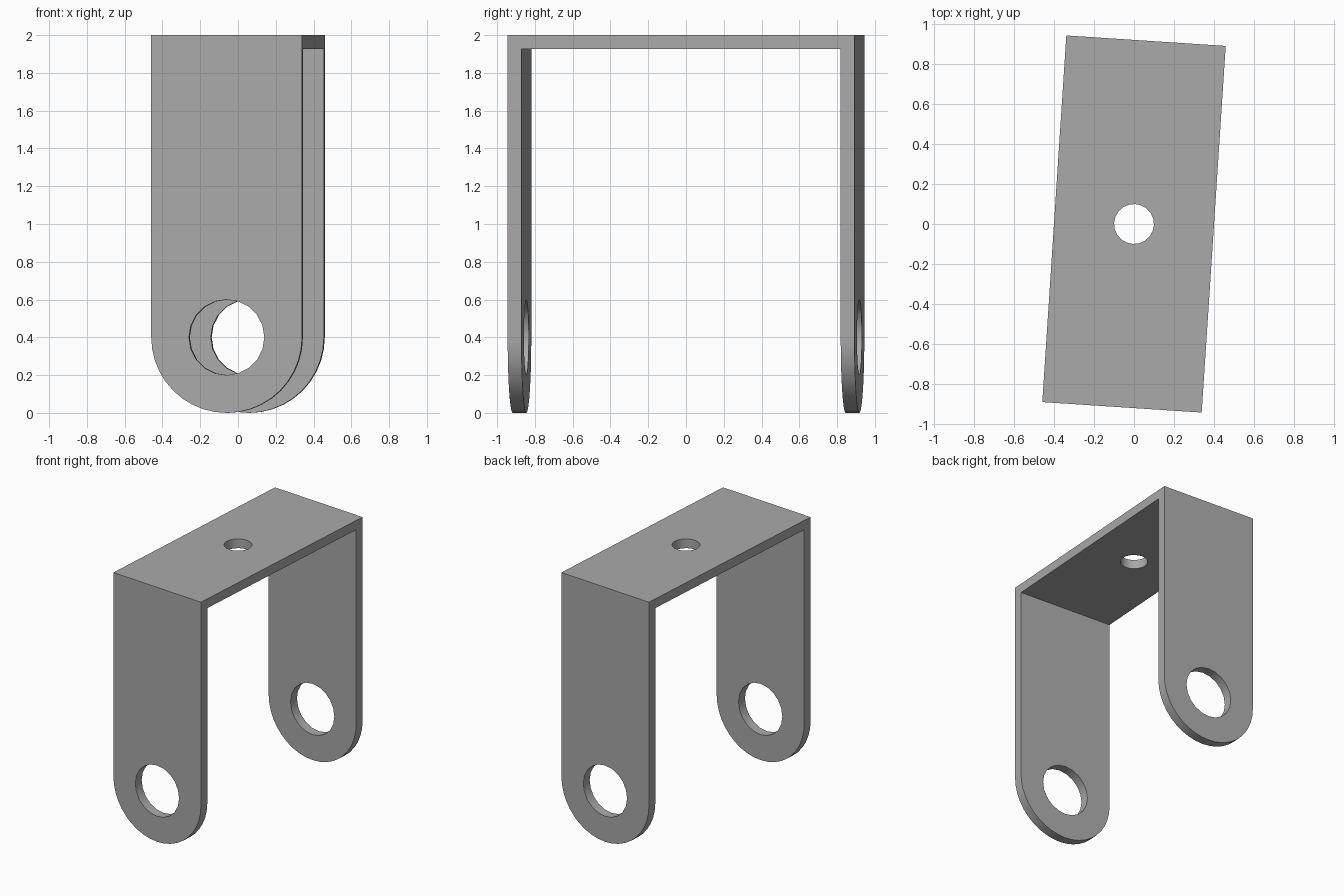
import bpy
import bmesh
from math import sin, cos, pi, radians
from mathutils import Vector

if "Cube" in bpy.data.objects:
    bpy.data.objects.remove(bpy.data.objects["Cube"], do_unlink=True)

WIDTH, LENGTH, HEIGHT, THICK = 0.8, 1.84, 2.0, 0.073
HOLE_Z = 0.4
SEGMENTS = 20

metal = bpy.data.materials.new("grey_metal")
metal.use_nodes = True
GREY = (0.4, 0.4, 0.4, 1)
metal.diffuse_color = GREY
metal.node_tree.nodes["Principled BSDF"].inputs["Base Color"].default_value = GREY


def prism(name, points, direction):
    """Extrude a closed 3D outline, centred on it, along the direction."""
    bm = bmesh.new()
    direction = Vector(direction)
    face = bm.faces.new([bm.verts.new(Vector(p) - direction / 2) for p in points])
    moved = bmesh.ops.extrude_face_region(bm, geom=[face])["geom"]
    verts = [v for v in moved if isinstance(v, bmesh.types.BMVert)]
    bmesh.ops.translate(bm, verts=verts, vec=direction)
    bmesh.ops.recalc_face_normals(bm, faces=bm.faces)
    mesh = bpy.data.meshes.new(name)
    bm.to_mesh(mesh)
    bm.free()
    mesh.materials.append(metal)
    obj = bpy.data.objects.new(name, mesh)
    bpy.context.collection.objects.link(obj)
    return obj


def arc(radius, start, end, steps):
    angles = [start + (end - start) * i / steps for i in range(steps + 1)]
    return [(radius * cos(a), radius * sin(a)) for a in angles]


def cut(target, cutter, operation):
    """Apply a boolean and discard the cutter."""
    cutter.hide_render = True
    mod = target.modifiers.new(operation, "BOOLEAN")
    mod.object, mod.operation, mod.solver = cutter, operation, "EXACT"
    bpy.ops.object.modifier_apply(modifier=mod.name)
    bpy.data.objects.remove(cutter, do_unlink=True)


# Bent strap: U-shaped side profile
out, inn = LENGTH / 2, LENGTH / 2 - THICK
profile = [(-out, 0), (-out, HEIGHT), (out, HEIGHT), (out, 0),
           (inn, 0), (inn, HEIGHT - THICK), (-inn, HEIGHT - THICK), (-inn, 0)]
bracket = prism("u_bracket", [(0, y, z) for y, z in profile], (WIDTH, 0, 0))
bpy.context.view_layer.objects.active = bracket
bracket.select_set(True)

# Rounded leg ends
for side in (-1, 1):
    r = WIDTH / 2
    corner = [(side * r, 0, HOLE_Z), (side * 2 * r, 0, HOLE_Z),
              (side * 2 * r, 0, -r), (0, 0, -r)]
    curve = [(side * x, 0, HOLE_Z + z) for x, z in arc(r, -pi / 2, 0, SEGMENTS // 2)]
    cut(bracket, prism("corner_cutter", corner[1:] + curve, (0, 3, 0)), "DIFFERENCE")

# Pivot holes through both legs, then the mounting hole in the top
pivot = [(x, 0, HOLE_Z + z) for x, z in arc(0.2, 0, 2 * pi, SEGMENTS)[:-1]]
cut(bracket, prism("pivot_cutter", pivot, (0, 3, 0)), "DIFFERENCE")
mount = [(x, y, HEIGHT) for x, y in arc(0.1, 0, 2 * pi, SEGMENTS)[:-1]]
cut(bracket, prism("mount_cutter", mount, (0, 0, 1)), "DIFFERENCE")

bpy.ops.object.shade_smooth_by_angle(angle=radians(30))
bracket.rotation_euler.z = radians(-3.75)
